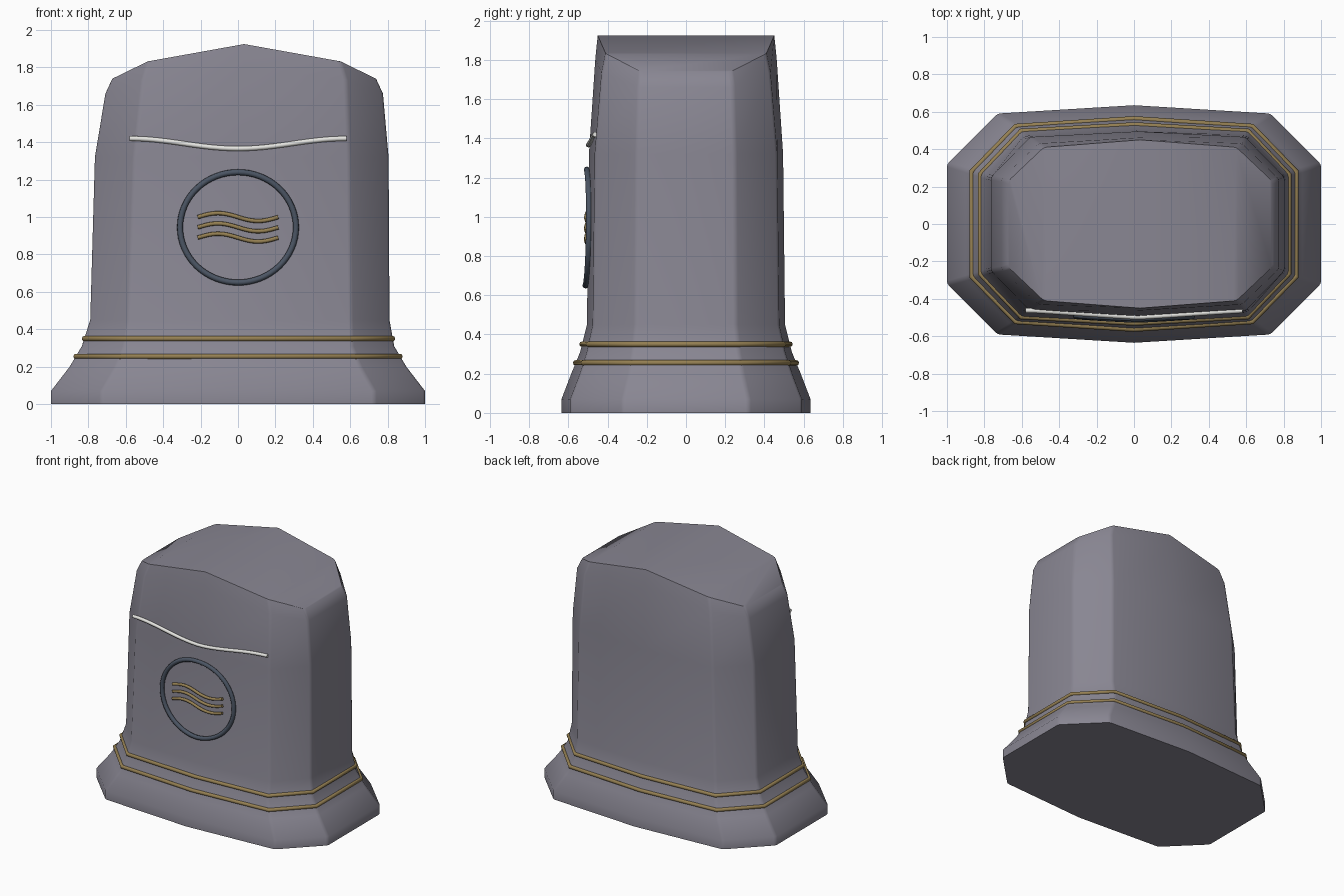
import bpy, bmesh, math

cube = bpy.data.objects.get("Cube")
if cube:
    bpy.data.objects.remove(cube, do_unlink=True)


def material(name, rgb):
    m = bpy.data.materials.new(name)
    m.use_nodes = True
    m.diffuse_color = (*rgb, 1)
    m.node_tree.nodes["Principled BSDF"].inputs["Base Color"].default_value = (*rgb, 1)
    return m


stone = material("grey stone", (0.25, 0.24, 0.29))
gold = material("dull gold", (0.30, 0.215, 0.085))
slate = material("dark slate", (0.07, 0.09, 0.125))
white = material("pale line", (0.78, 0.78, 0.75))

# Ten-sided sections: z, rise to the middle, side x, side y, corner x, corner y, middle y, x shift
ROWS = [
    (0.00, 0, 1.0, .32, .73, .59, .635, 0),
    (0.07, 0, 1.0, .32, .73, .59, .635, 0),
    (0.20, 0, .90, .29, .655, .54, .585, 0),
    (0.31, 0, .835, .27, .61, .505, .54, 0),
    (0.45, 0, .80, .255, .595, .475, .505, .01),
    (1.32, 0, .785, .25, .575, .465, .495, .02),
    (1.66, .15, .742, .24, .545, .43, .462, .033),
    (1.74, .185, .705, .23, .515, .41, .45, .033),
]


def section(z):
    """Section values at height z."""
    for a, b in zip(ROWS, ROWS[1:]):
        if z <= b[0]:
            t = (z - a[0]) / (b[0] - a[0])
            return [p + (q - p) * t for p, q in zip(a, b)]
    return list(ROWS[-1])


def outline(row):
    z, rise, sx, sy, cx, cy, my, ox = row
    front = [(-sx, -sy, z), (-cx, -cy, z + rise / 2), (0, -my, z + rise),
             (cx, -cy, z + rise / 2), (sx, -sy, z)]
    back = [(-x, -y, h) for x, y, h in front]
    return [(x + ox, y, h) for x, y, h in front + back]


def front_y(x, z):
    """Depth of the front face at x, z."""
    _, _, _, _, cx, cy, my, ox = section(z)
    return -(my + (cy - my) * min(1, abs(x - ox) / cx))


# Stone body
bm = bmesh.new()
rings = [[bm.verts.new(p) for p in outline(r)] for r in ROWS]
for lo, hi in zip(rings, rings[1:]):
    for i in range(10):
        j = (i + 1) % 10
        bm.faces.new((lo[i], lo[j], hi[j], hi[i]))
bm.faces.new(list(reversed(rings[0])))
top = rings[-1]
for i in range(4):  # gabled roof strips
    bm.faces.new((top[i], top[i + 1], top[8 - i], top[9 - i]))
upright = [bm.edges.get((lo[i], hi[i])) for lo, hi in zip(rings, rings[1:])
           for i in range(10) if i not in (2, 7)]
bmesh.ops.bevel(bm, geom=upright, offset=0.015, offset_type='OFFSET',
                segments=2, profile=0.5, affect='EDGES')
bmesh.ops.recalc_face_normals(bm, faces=bm.faces)
mesh = bpy.data.meshes.new("stone_body")
bm.to_mesh(mesh)
bm.free()
mesh.materials.append(stone)
body = bpy.data.objects.new("stone_body", mesh)
bpy.context.collection.objects.link(body)
bpy.context.view_layer.objects.active = body
body.select_set(True)
bpy.ops.object.shade_smooth_by_angle(angle=math.radians(40))
body.select_set(False)


def tube(name, points, radius, mat, closed=False):
    c = bpy.data.curves.new(name, 'CURVE')
    c.dimensions = '3D'
    c.bevel_depth = radius
    c.bevel_resolution = 2
    c.use_fill_caps = True
    s = c.splines.new('POLY')
    s.points.add(len(points) - 1)
    for p, co in zip(s.points, points):
        p.co = (*co, 1)
    s.use_cyclic_u = closed
    c.materials.append(mat)
    bpy.context.collection.objects.link(bpy.data.objects.new(name, c))


def on_front(x, z, lift=0.006):
    return (x, front_y(x, z) - lift, z)


# Gold bands around the foot
for name, z in (("lower_band", .255), ("upper_band", .35)):
    tube(name, outline(section(z)), 0.014, gold, True)

# Round frame on the front
turn = [2 * math.pi * k / 64 for k in range(64)]
tube("round_frame", [on_front(.31 * math.cos(a), .945 + .295 * math.sin(a), .01)
                     for a in turn], 0.016, slate, True)

# Three waves inside the frame
steps = [k / 24 for k in range(25)]
for n, z in enumerate((.89, .945, 1.0)):
    tube(f"wave_{n + 1}", [on_front(.43 * t - .215, z + .021 * math.sin(2 * math.pi * t), .01)
                           for t in steps], 0.011, gold)

# Pale sagging line above
tube("pale_line", [on_front(1.16 * t - .58, 1.393 + .027 * math.cos(2 * math.pi * t), .008)
                   for t in steps], 0.013, white)
